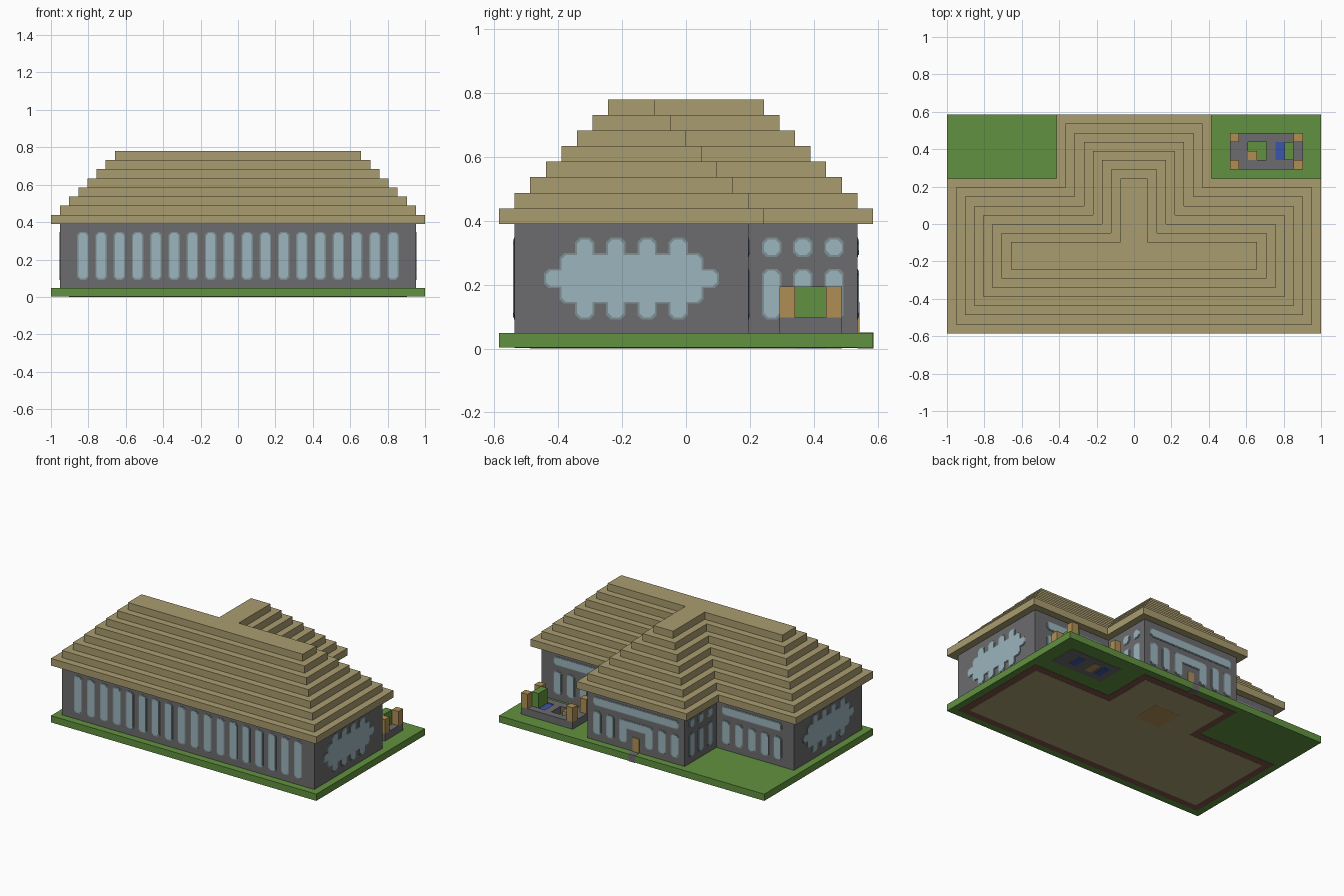
import bpy, bmesh
from mathutils import Vector

if "Cube" in bpy.data.objects:
    bpy.data.objects.remove(bpy.data.objects["Cube"])

U = 2 / 41  # one building block


def material(name, r, g, b):
    m = bpy.data.materials.new(name)
    m.use_nodes = True
    m.diffuse_color = (r, g, b, 1)
    m.node_tree.nodes["Principled BSDF"].inputs["Base Color"].default_value = (r, g, b, 1)
    return m


STRAW = material("straw", 0.40, 0.335, 0.16)
STONE = material("stone_grey", 0.15, 0.15, 0.157)
GLASS = material("pale_glass", 0.33, 0.46, 0.51)
TRIM = material("glass_trim", 0.21, 0.28, 0.30)
GRASS = material("grass_green", 0.12, 0.285, 0.05)
WOOD = material("wood", 0.43, 0.275, 0.09)
WATER = material("water_blue", 0.045, 0.09, 0.40)
BRICK = material("red_brown", 0.20, 0.085, 0.065)


def part(name, mat, prisms):
    """Each prism is (outline points, extrusion vector), in blocks."""
    bm = bmesh.new()
    for points, push in prisms:
        low = [bm.verts.new(Vector(p) * U) for p in points]
        high = [bm.verts.new((Vector(p) + Vector(push)) * U) for p in points]
        bm.faces.new(low)
        bm.faces.new(high)
        for i in range(len(low)):
            j = (i + 1) % len(low)
            bm.faces.new((low[i], low[j], high[j], high[i]))
    bmesh.ops.recalc_face_normals(bm, faces=bm.faces)
    mesh = bpy.data.meshes.new(name)
    bm.to_mesh(mesh)
    bm.free()
    mesh.materials.append(mat)
    obj = bpy.data.objects.new(name, mesh)
    bpy.context.collection.objects.link(obj)
    return obj


def box(x0, x1, y0, y1, z0, z1):
    return [(x0, y0, z0), (x1, y0, z0), (x1, y1, z0), (x0, y1, z0)], (0, 0, z1 - z0)


def tee(inset, z0, z1):
    """T-shaped slab: wide front wing and narrow rear wing."""
    half = [(20.5 - inset, inset - 12), (20.5 - inset, 5 - inset),
            (8.5 - inset, 5 - inset), (8.5 - inset, 12 - inset)]
    outline = half + [(-x, y) for x, y in reversed(half)]
    return [(x, y, z0) for x, y in outline], (0, 0, z1 - z0)


# Ground, floor and walls
part("ground", GRASS, [box(-20.5, 20.5, -12, 12, 0.06, 1)])
part("wall_footing", BRICK, [tee(1, 0.03, 0.5)])
part("floor", STRAW, [tee(2, 0.01, 0.5)])
part("hearth_floor", WOOD, [box(-2.5, 1.5, 2, 6, 0, 0.5)])
part("walls", STONE, [tee(1, 1, 8)])

# Stepped roof
for k in range(8):
    part(f"roof_step_{k + 1}", STRAW, [tee(k, 8 + k, 9 + k)])


def windows(name, axis, side, wall, runs):
    """Plates with clipped corners on a wall at distance 'wall' along an axis."""
    for label, mat, grow, thick in (("trim", TRIM, 0.12, 0.05), ("glass", GLASS, 0, 0.09)):
        prisms = []
        for a, b, z0, z1 in runs:
            a, b, z0, z1 = a - grow, b + grow, z0 - grow, z1 + grow
            c = 0.28
            flat = [(a + c, z0), (b - c, z0), (b, z0 + c), (b, z1 - c),
                    (b - c, z1), (a + c, z1), (a, z1 - c), (a, z0 + c)]
            if axis == "x":
                prisms.append(([(side * wall, h, z) for h, z in flat], (side * thick, 0, 0)))
            else:
                prisms.append(([(h, side * wall, z) for h, z in flat], (0, side * thick, 0)))
        part(f"{name}_{label}", mat, prisms)


def slits(centres, z0, z1):
    return [(c - 0.5, c + 0.5, z0, z1) for c in centres]


# Front row of tall slits
windows("front_windows", "y", -1, 11, slits(range(-17, 18, 2), 2, 7))

# Scalloped end windows and rear wing side windows
scallop = [(-9, 2, 4, 5), (-8, 1, 3, 6)] + slits((-6.5, -4.5, -2.5, -0.5), 2, 7)
wing = (5.5, 7.5, 9.5)
for side, label in ((1, "left"), (-1, "right")):
    windows(f"{label}_end_window", "x", side, 19.5, scallop)
    windows(f"{label}_wing_windows", "x", side, 7.5, slits(wing, 2, 5) + slits(wing, 6, 7))
    centres = [side * c for c in (9, 11, 13, 15, 17)]
    strip = [(min(centres) - 0.5, max(centres) + 0.5, 6, 7)]
    windows(f"{label}_back_windows", "y", 1, 4, strip + slits(centres, 2, 5))

# Rear entrance: transom, slits, arch over the door
windows("entrance_windows", "y", 1, 11,
        [(-6.5, 6.5, 6, 7), (-2.5, 2.5, 4, 5)] + slits((-6, -4, -2, 2, 4, 6), 2, 5))
part("door", WOOD, [box(-0.5, 0.5, 10.9, 11.12, 1, 3)])
part("doorstep", STONE, [box(-0.5, 0.5, 11, 12.02, 0.02, 1.03)])

# Walled garden with pool, hedge and corner posts
part("garden_wall", STONE, [
    box(10.5, 18.5, 6, 7, 1, 2), box(10.5, 18.5, 9, 10, 1, 2),
    box(10.5, 12.5, 7, 9, 1, 2), box(14.5, 15.5, 7, 9, 1, 2),
    box(17.5, 18.5, 7, 9, 1, 2)])
part("garden_posts", WOOD, [box(x, x + 1, y, y + 1, 2, 4)
                            for x in (10.5, 17.5) for y in (6, 9)])
part("garden_hedge", GRASS, [box(16.5, 17.5, 7, 9, 1, 4)])
part("garden_pool", WATER, [box(15.5, 16.5, 7, 9, 1, 1.9)])
part("garden_stump", WOOD, [box(12.5, 13.5, 7, 8, 1, 2)])
part("garden_footing", STONE, [box(10.5, 18.5, 6, 10, 0.03, 0.5)])
part("pool_bed", WATER, [box(x, x + 1, 7, 9, 0.01, 0.5) for x in (11.5, 15.5)])
part("stump_bed", WOOD, [box(13, 14, 7, 9, 0.01, 0.5)])
